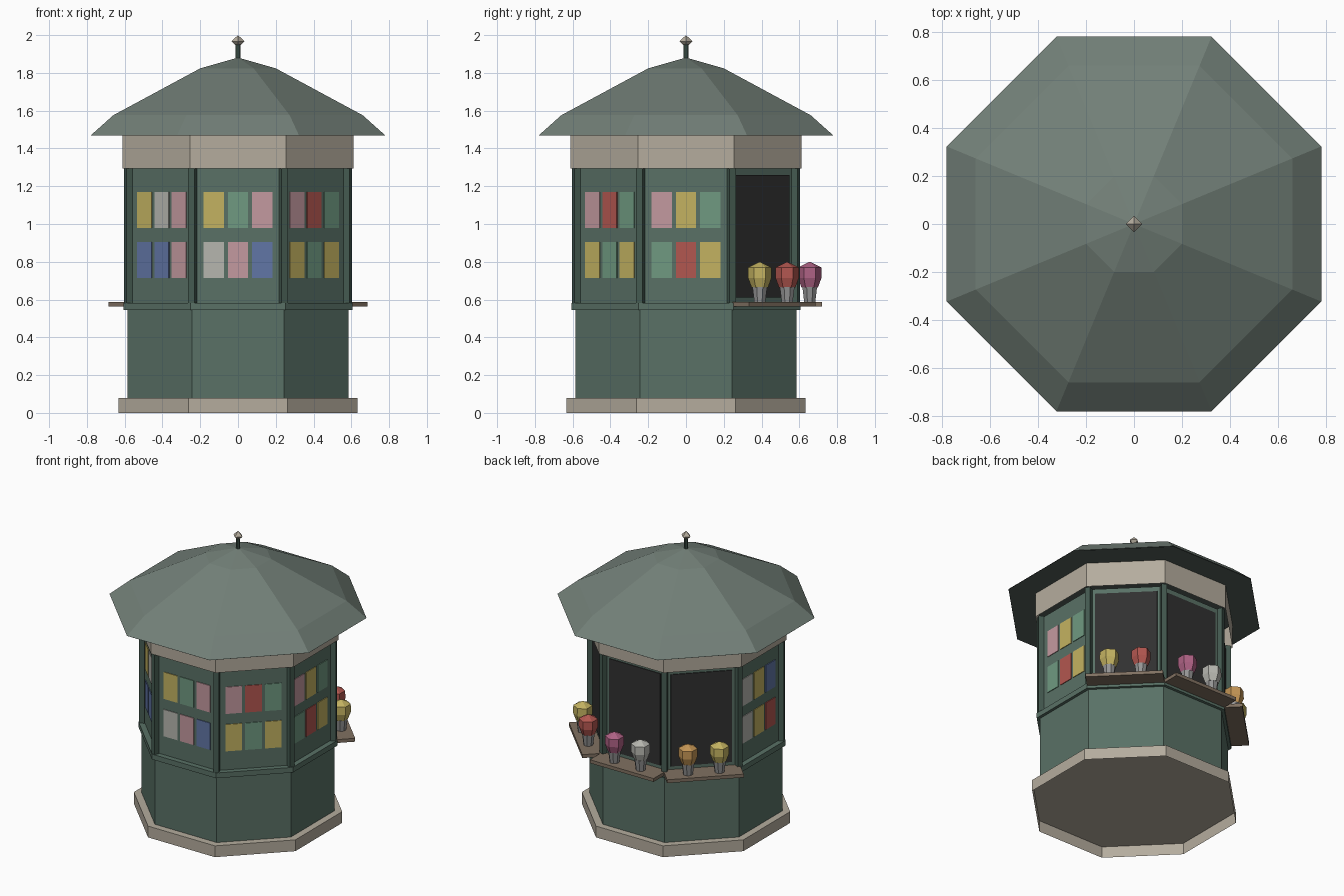
import bpy, math
from mathutils import Matrix, Vector

if "Cube" in bpy.data.objects:
    bpy.data.objects.remove(bpy.data.objects["Cube"])

def mat(name, r, g, b):
    m = bpy.data.materials.new(name)
    m.diffuse_color = (r, g, b, 1)
    m.use_nodes = True
    m.node_tree.nodes["Principled BSDF"].inputs["Base Color"].default_value = m.diffuse_color
    return m

GREEN = mat("green_paint", .1, .165, .132)
FRAME = mat("frame_green", .06, .105, .083)
ROOF = mat("roof_green", .17, .215, .188)
SOFFIT = mat("soffit_green", .085, .11, .1)
STONE = mat("stone", .46, .415, .34)
WOOD = mat("wood", .22, .165, .12)
DARK = mat("dark_opening", .03, .03, .03)
POT = mat("pot_grey", .3, .3, .3)
COL = {
    'y': mat("yellow", .55, .45, .12), 'g': mat("sea_green", .16, .32, .22),
    'p': mat("pink", .55, .32, .35), 'w': mat("pale_grey", .47, .47, .43),
    'b': mat("blue", .12, .18, .38), 'r': mat("red", .45, .095, .08),
    'o': mat("orange", .55, .3, .09), 'm': mat("magenta", .42, .12, .23),
}

def mesh_object(name, verts, faces, material=None):
    me = bpy.data.meshes.new(name)
    me.from_pydata(verts, [], faces)
    me.update()
    ob = bpy.data.objects.new(name, me)
    bpy.context.collection.objects.link(ob)
    if material:
        me.materials.append(material)
    return ob

def lathe(name, profile, material, n=8, at=(0, 0), bottom=True, top=True):
    """Stack of n-sided rings; profile holds (apothem, z), flat sides facing the axes."""
    verts, faces = [], []
    for r, z in profile:
        R = r / math.cos(math.pi / n)
        for i in range(n):
            a = math.tau * (i + .5) / n
            verts.append((at[0] + R * math.cos(a), at[1] + R * math.sin(a), z))
    for k in range(len(profile) - 1):
        for i in range(n):
            j = (i + 1) % n
            faces.append((k*n + i, k*n + j, k*n + n + j, k*n + n + i))
    if bottom:
        faces.append(tuple(reversed(range(n))))
    if top:
        faces.append(tuple(range(len(verts) - n, len(verts))))
    return mesh_object(name, verts, faces, material)

def side_box(name, deg, d, t, z, material):
    """Box on the side facing angle deg: d outward, t left to right, z up (ranges)."""
    rot = Matrix.Rotation(math.radians(deg), 3, 'Z')
    verts = [rot @ Vector((x, y, h)) for h in z for x, y in
             ((d[0], t[0]), (d[1], t[0]), (d[1], t[1]), (d[0], t[1]))]
    faces = [(3, 2, 1, 0), (4, 5, 6, 7), (0, 1, 5, 4),
             (1, 2, 6, 5), (2, 3, 7, 6), (3, 0, 4, 7)]
    return mesh_object(name, verts, faces, material)

# Octagonal body: the plinth is hollow from below, the cornice an open band
lathe("plinth", [(.633, 0), (.633, .08)], STONE, bottom=False)
lathe("lower_wall", [(.585, .08), (.585, .55)], GREEN, bottom=False)
lathe("wall_ledge", [(.605, .545), (.605, .582)], GREEN)
lathe("cornice", [(.612, 1.295), (.612, 1.468)], STONE, bottom=False, top=False)

# Roof, soffit and finial
lathe("roof", [(.781, 1.468), (.66, 1.576), (.2, 1.824), (.004, 1.88)], ROOF, bottom=False)
lathe("soffit", [(.780, 1.467)], SOFFIT, top=False)
lathe("finial_pole", [(.012, 1.865), (.012, 1.95)], FRAME)
for part, z, turn in (("finial_top", 1.9835, 0), ("finial_bottom", 1.9505, math.pi)):
    bpy.ops.mesh.primitive_cone_add(vertices=4, radius1=.035, depth=.033,
                                    location=(0, 0, z), rotation=(turn, 0, 0))
    bpy.context.object.name = part
    bpy.context.object.data.materials.append(STONE)

# Corner posts
for i in range(8):
    side_box(f"corner_post_{i}", 22.5 + 45 * i, (.612, .647), (-.0175, .0175), (.58, 1.297), FRAME)

# Wall panels on every side
for deg in range(0, 360, 45):
    side_box(f"panel_{deg}", deg, (.535, .568), (-.235, .235), (.58, 1.297), GREEN)

# Poster sides: two rows of three, left to right, top row first
posters = {180: "wybwyr", 225: "ywpbbp", 270: "ygpwpb", 315: "prgygy", 0: "pyggry"}
for deg, row in posters.items():
    for k, c in enumerate(row):
        t, z = (k % 3 - 1) * .129, (1.075, .81)[k // 3]
        side_box(f"poster_{deg}_{k}", deg, (.56, .573), (t - .054, t + .054),
                 (z - .095, z + .095), COL[c])

# Serving sides: dark opening, sill and two potted flowers
flowers = {45: "yr", 90: "mw", 135: "oy"}
bloom = [(.038, .665), (.054, .715), (.053, .77), (.004, .798)]
for deg, pair in flowers.items():
    side_box(f"opening_{deg}", deg, (.55, .574), (-.2, .2), (.61, 1.26), DARK)
    side_box(f"sill_{deg}", deg, (.57, .72), (-.25, .25), (.563, .587), WOOD)
    for s, c in zip((-1, 1), pair):
        p = Matrix.Rotation(math.radians(deg), 3, 'Z') @ Vector((.655, s * .1025, 0))
        lathe(f"pot_{deg}_{s}", [(.029, .585), (.039, .667)], POT, at=p.xy)
        lathe(f"flower_{deg}_{s}", bloom, COL[c], n=6, at=p.xy)
